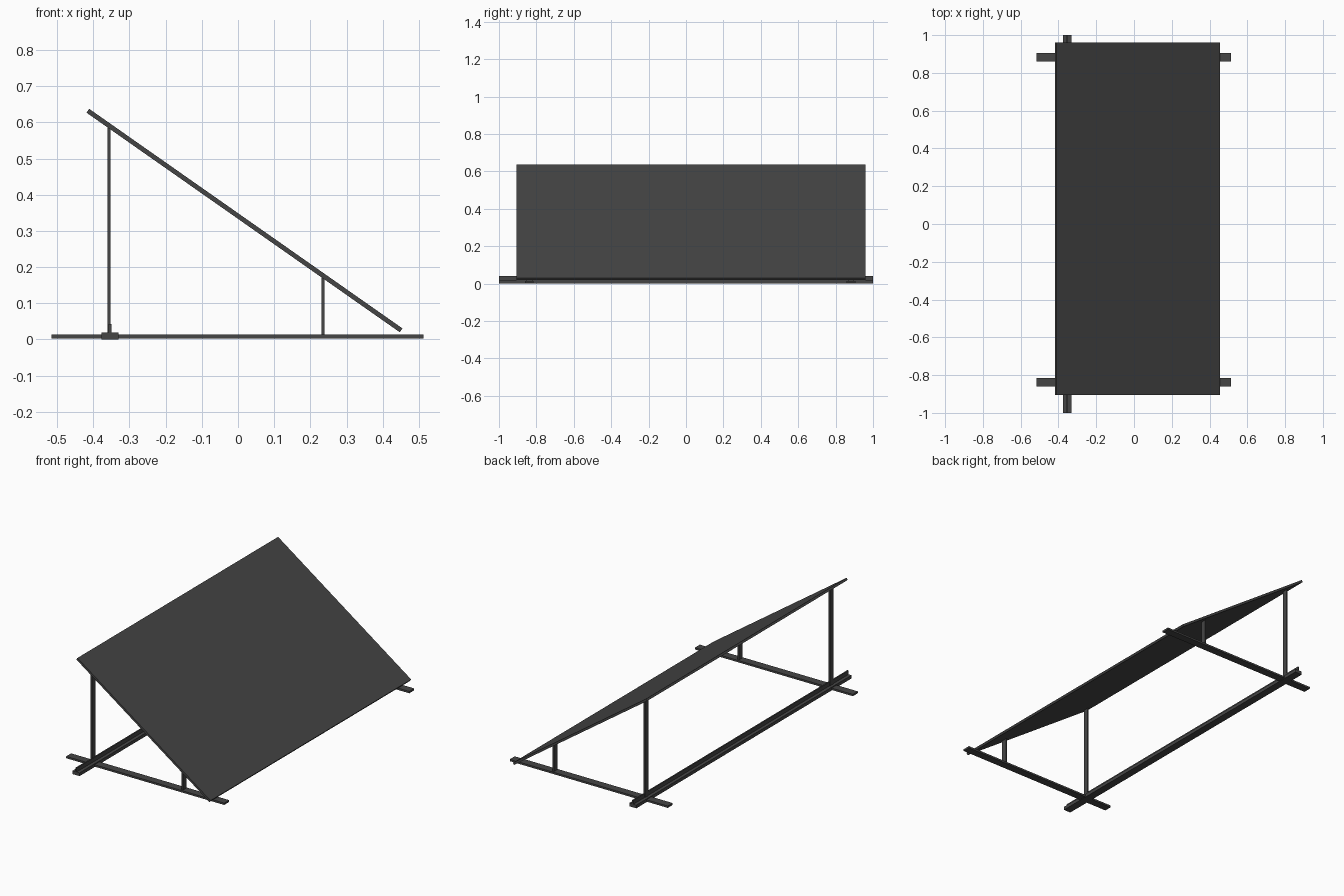
import bpy, bmesh
from mathutils import Vector

if "Cube" in bpy.data.objects:
    bpy.data.objects.remove(bpy.data.objects["Cube"])

mat = bpy.data.materials.new("dark grey metal")
mat.diffuse_color = (0.06, 0.06, 0.06, 1)
mat.use_nodes = True
mat.node_tree.nodes["Principled BSDF"].inputs["Base Color"].default_value = mat.diffuse_color


def extrude_profile(name, pts, y0, y1):
    """Solid from an (x, z) outline swept along y."""
    bm = bmesh.new()
    face = bm.faces.new([bm.verts.new((x, y0, z)) for x, z in pts])
    out = bmesh.ops.extrude_face_region(bm, geom=[face])
    verts = [g for g in out["geom"] if isinstance(g, bmesh.types.BMVert)]
    bmesh.ops.translate(bm, verts=verts, vec=(0, y1 - y0, 0))
    bmesh.ops.recalc_face_normals(bm, faces=bm.faces)
    me = bpy.data.meshes.new(name)
    bm.to_mesh(me)
    bm.free()
    me.materials.append(mat)
    ob = bpy.data.objects.new(name, me)
    bpy.context.collection.objects.link(ob)
    return ob


# Sloped panel
high, low = Vector((-0.415, 0.632)), Vector((0.451, 0.025))
d = (low - high).normalized()
n = Vector((-d.y, d.x)) * 0.0065
extrude_profile("panel", [high + n, low + n, low - n, high - n], -0.905, 0.96)


def under_panel(x):
    """Height of the panel mid-plane at x."""
    return high.y + (x - high.x) * d.y / d.x - 0.004


# Long back rail: inverted T section
extrude_profile("back_rail", [
    (-0.377, 0.0), (-0.331, 0.0), (-0.331, 0.019), (-0.350, 0.019),
    (-0.350, 0.042), (-0.358, 0.042), (-0.358, 0.019), (-0.377, 0.019)], -1, 1)

# Cross rails with a tall back post and a short front post each
for side, y in (("left", -0.838), ("right", 0.882)):
    extrude_profile(side + "_cross_rail", [
        (-0.515, 0.003), (0.513, 0.003), (0.513, 0.014), (-0.515, 0.014)],
        y - 0.023, y + 0.023)
    for part, x in (("back_post", -0.357), ("front_post", 0.235)):
        a, b = x - 0.004, x + 0.004
        extrude_profile(side + "_" + part, [
            (a, 0.008), (b, 0.008), (b, under_panel(b)), (a, under_panel(a))],
            y - 0.016, y + 0.016)
